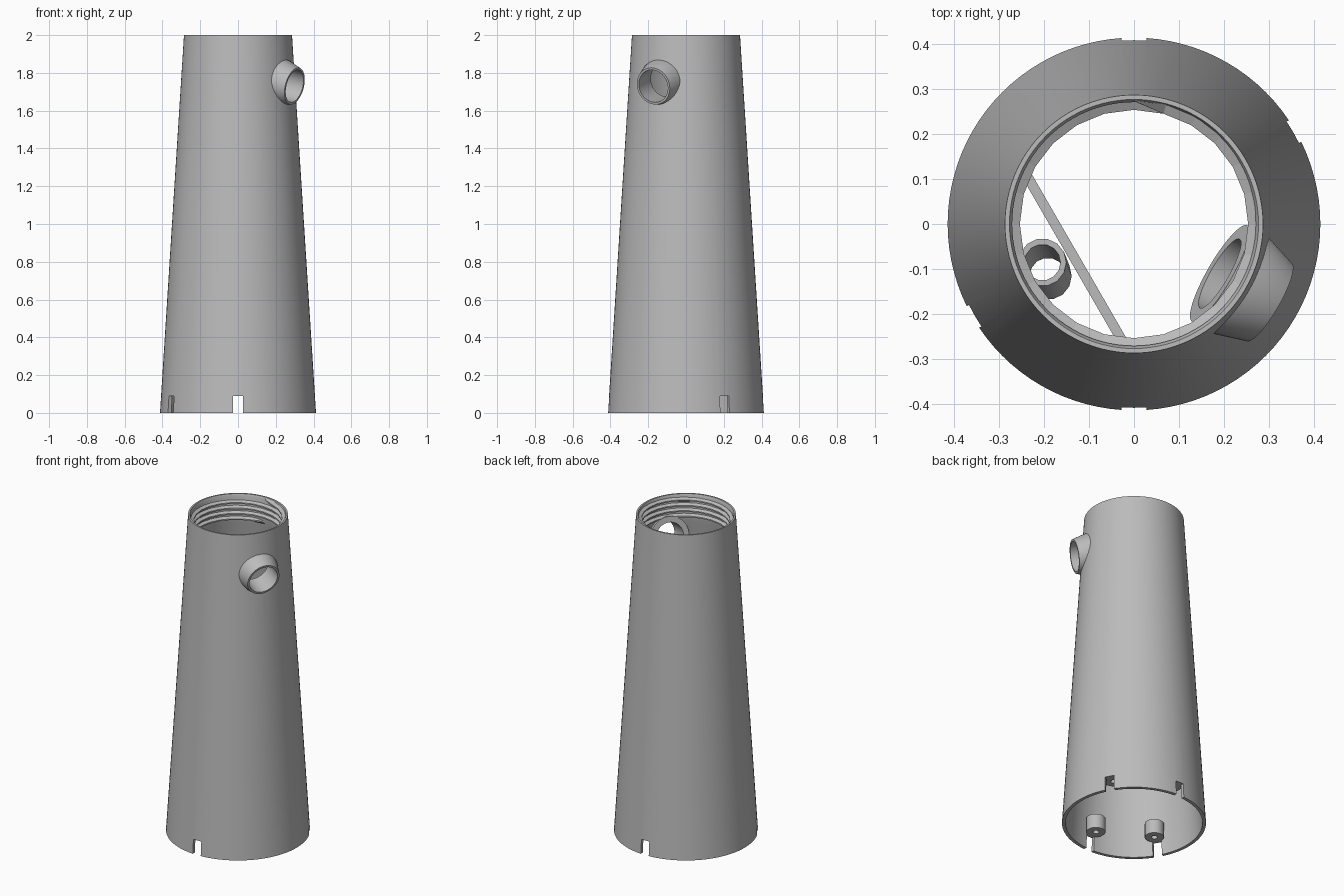
import bpy, bmesh
from math import sin, cos, pi, radians
from mathutils import Matrix, Vector

cube = bpy.data.objects.get("Cube")
if cube:
    bpy.data.objects.remove(cube, do_unlink=True)

grey = bpy.data.materials.new("plain_grey")
grey.use_nodes = True
COLOUR = (0.5, 0.5, 0.5, 1)
grey.diffuse_color = COLOUR
grey.node_tree.nodes["Principled BSDF"].inputs["Base Color"].default_value = COLOUR


def finish(name, bm):
    bmesh.ops.recalc_face_normals(bm, faces=bm.faces)
    mesh = bpy.data.meshes.new(name)
    bm.to_mesh(mesh)
    bm.free()
    mesh.materials.append(grey)
    obj = bpy.data.objects.new(name, mesh)
    bpy.context.collection.objects.link(obj)
    return obj


def activate(obj):
    bpy.ops.object.select_all(action='DESELECT')
    obj.select_set(True)
    bpy.context.view_layer.objects.active = obj


def smooth(obj):
    activate(obj)
    bpy.ops.object.shade_smooth_by_angle(angle=radians(30))


def sweep(name, rings, closed=True):
    """Skin a list of equal cross-sections, as a loop or with end caps."""
    bm = bmesh.new()
    loops = [[bm.verts.new(p) for p in ring] for ring in rings]
    n = len(loops[0])
    pairs = list(zip(loops, loops[1:] + loops[:1])) if closed else list(zip(loops, loops[1:]))
    for a, b in pairs:
        for i in range(n):
            j = (i + 1) % n
            bm.faces.new((a[i], a[j], b[j], b[i]))
    if not closed:
        bm.faces.new(loops[0])
        bm.faces.new(loops[-1])
    return finish(name, bm)


def revolve(name, profile, segments, matrix=Matrix()):
    """Turn a closed (radius, height) profile round the local z axis."""
    angles = [2 * pi * i / segments for i in range(segments)]
    return sweep(name, [[matrix @ Vector((r * cos(a), r * sin(a), z))
                         for r, z in profile] for a in angles])


def box(name, size, matrix):
    bm = bmesh.new()
    bmesh.ops.create_cube(bm, size=1)
    bmesh.ops.scale(bm, vec=size, verts=bm.verts)
    bmesh.ops.transform(bm, matrix=matrix, verts=bm.verts)
    return finish(name, bm)


def cut(obj, cutter):
    mod = obj.modifiers.new("cut", 'BOOLEAN')
    mod.operation = 'DIFFERENCE'
    mod.solver = 'EXACT'
    mod.object = cutter
    activate(obj)
    bpy.ops.object.modifier_apply(modifier=mod.name)
    bpy.data.objects.remove(cutter, do_unlink=True)


def turn(degrees):
    return Matrix.Rotation(radians(degrees), 4, 'Z')


# Tapered hollow body, chamfered inside the top rim
body = revolve("tapered_body", [(0.413, 0), (0.286, 2), (0.276, 2), (0.27, 1.985),
                                (0.27, 1.84), (0.279, 1.81), (0.393, 0)], 96)

# Slots in the bottom edge, each with a screw boss above it
SLOT_ANGLES = (30, 90, 210, 270)
for k, angle in enumerate(SLOT_ANGLES):
    cut(body, box("slot_cutter", (0.2, 0.055, 0.18), turn(angle) @ Matrix.Translation((0.4, 0, 0))))
    boss = revolve(f"screw_boss_{k + 1}", [(0.018, 0.09), (0.055, 0.09), (0.055, 0.18), (0.018, 0.18)],
                   24, turn(angle) @ Matrix.Translation((0.34, 0, 0)))
    smooth(boss)

# Side spout: local z runs outward along the bore and dips slightly
spout_frame = (turn(-30) @ Matrix.Translation((0.346, 0, 1.73))
               @ Matrix.Rotation(radians(90 + 13), 4, 'Y'))
bm = bmesh.new()
bmesh.ops.create_cone(bm, cap_ends=True, segments=48, radius1=0.092, radius2=0.092, depth=0.4)
bmesh.ops.transform(bm, matrix=spout_frame, verts=bm.verts)
cut(body, finish("bore_cutter", bm))
smooth(body)
spout = revolve("side_spout", [(0.088, 0), (0.1, 0), (0.123, -0.075), (0.123, -0.13), (0.088, -0.13)],
                48, spout_frame)
smooth(spout)

# Internal screw thread below the top rim
STEPS, TURNS, PITCH = 24, 4, 0.034
rings = []
for i in range(STEPS * TURNS + 1):
    a = 2 * pi * i / STEPS
    z = 1.845 + PITCH * i / STEPS
    crest = 0.272 if i in (0, STEPS * TURNS) else 0.253
    rings.append([(r * cos(a + pi / 2), r * sin(a + pi / 2), z + dz) for r, dz in
                  ((0.274, -0.014), (crest, -0.004), (crest, 0.004), (0.274, 0.014))])
sweep("inner_thread", rings, closed=False)

# Cross bar inside the body with a small leaning tube beside it
box("cross_bar", (0.022, 0.6, 0.1), turn(210) @ Matrix.Translation((0.152, 0, 1.0)))
lean = Matrix.Identity(4)
lean[0][2], lean[1][2] = -0.1, 0.25
tube = revolve("holder_tube", [(0.04, -0.06), (0.053, -0.06), (0.053, 0.06), (0.04, 0.06)], 14,
               Matrix.Translation((-0.197, -0.1, 1.0)) @ lean)
smooth(tube)
